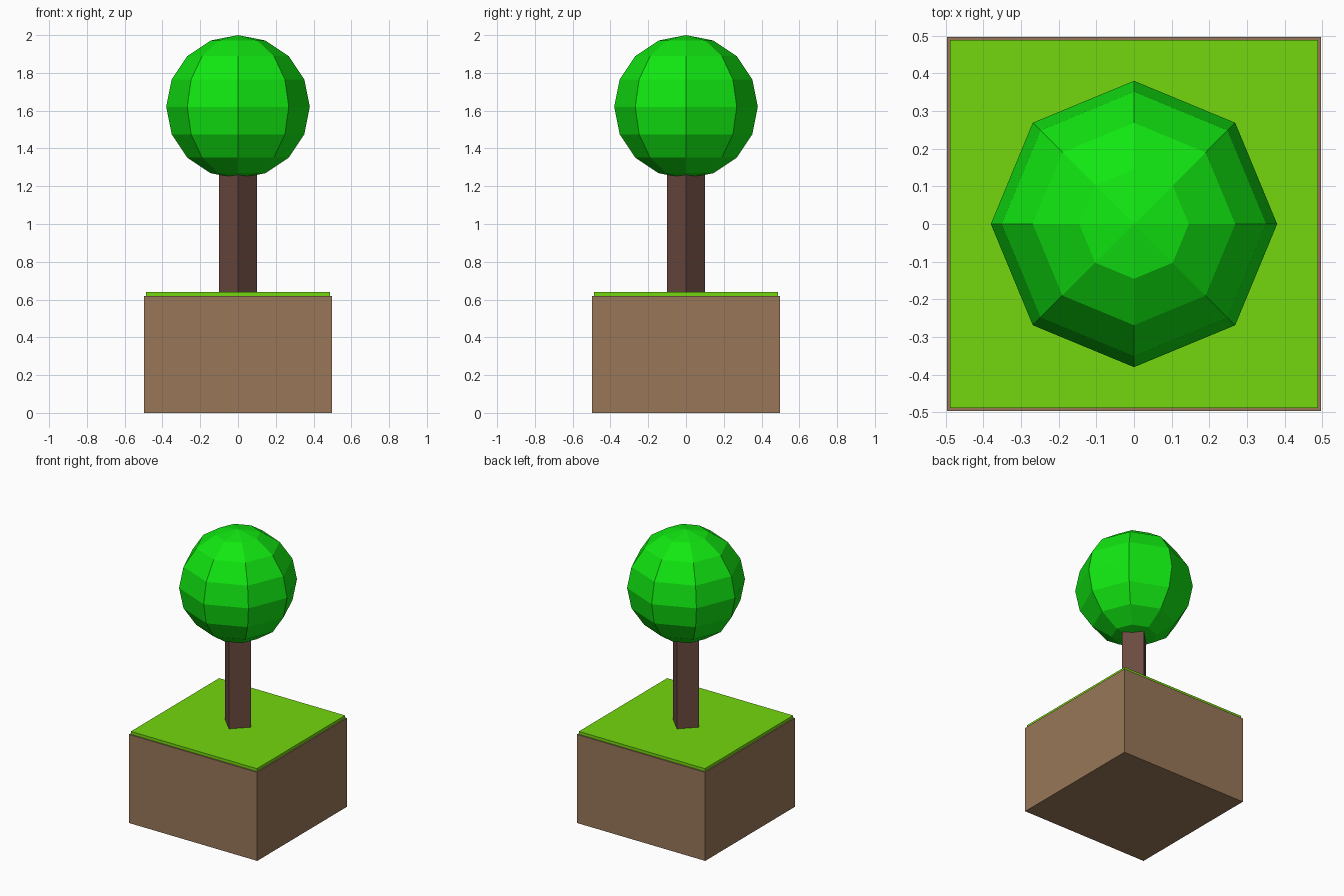
import bpy, math

if "Cube" in bpy.data.objects:
    bpy.data.objects.remove(bpy.data.objects["Cube"])


def mat(name, rgb):
    # sRGB 0-255 to linear
    lin = [(c / 255 / 12.92) if c < 10 else ((c / 255 + 0.055) / 1.055) ** 2.4 for c in rgb]
    m = bpy.data.materials.new(name)
    m.diffuse_color = (*lin, 1)
    m.use_nodes = True
    m.node_tree.nodes["Principled BSDF"].inputs["Base Color"].default_value = m.diffuse_color
    return m


def finish(name, material):
    ob = bpy.context.object
    ob.name = name
    ob.data.materials.append(material)
    bpy.ops.object.transform_apply(location=True, rotation=True, scale=True)
    return ob


def box(name, half, z0, z1, material):
    bpy.ops.mesh.primitive_cube_add(size=1, location=(0, 0, (z0 + z1) / 2))
    bpy.context.object.scale = (2 * half, 2 * half, z1 - z0)
    return finish(name, material)


soil = mat("soil brown", (152, 119, 89))
grass = mat("grass green", (116, 215, 14))
bark = mat("bark brown", (107, 75, 64))
leaf = mat("leaf green", (17, 233, 17))

# Soil block with a thin, slightly inset grass slab
box("soil_block", 0.497, 0, 0.62, soil)
box("grass_slab", 0.488, 0.62, 0.64, grass)

# Four-sided trunk, corners on the axes, running up into the crown
bpy.ops.mesh.primitive_cylinder_add(vertices=4, radius=0.1, depth=0.70, location=(0, 0, 0.97))
finish("trunk", bark)

# Faceted round crown
bpy.ops.mesh.primitive_uv_sphere_add(segments=8, ring_count=8, radius=0.38, location=(0, 0, 1.62))
finish("crown", leaf)
